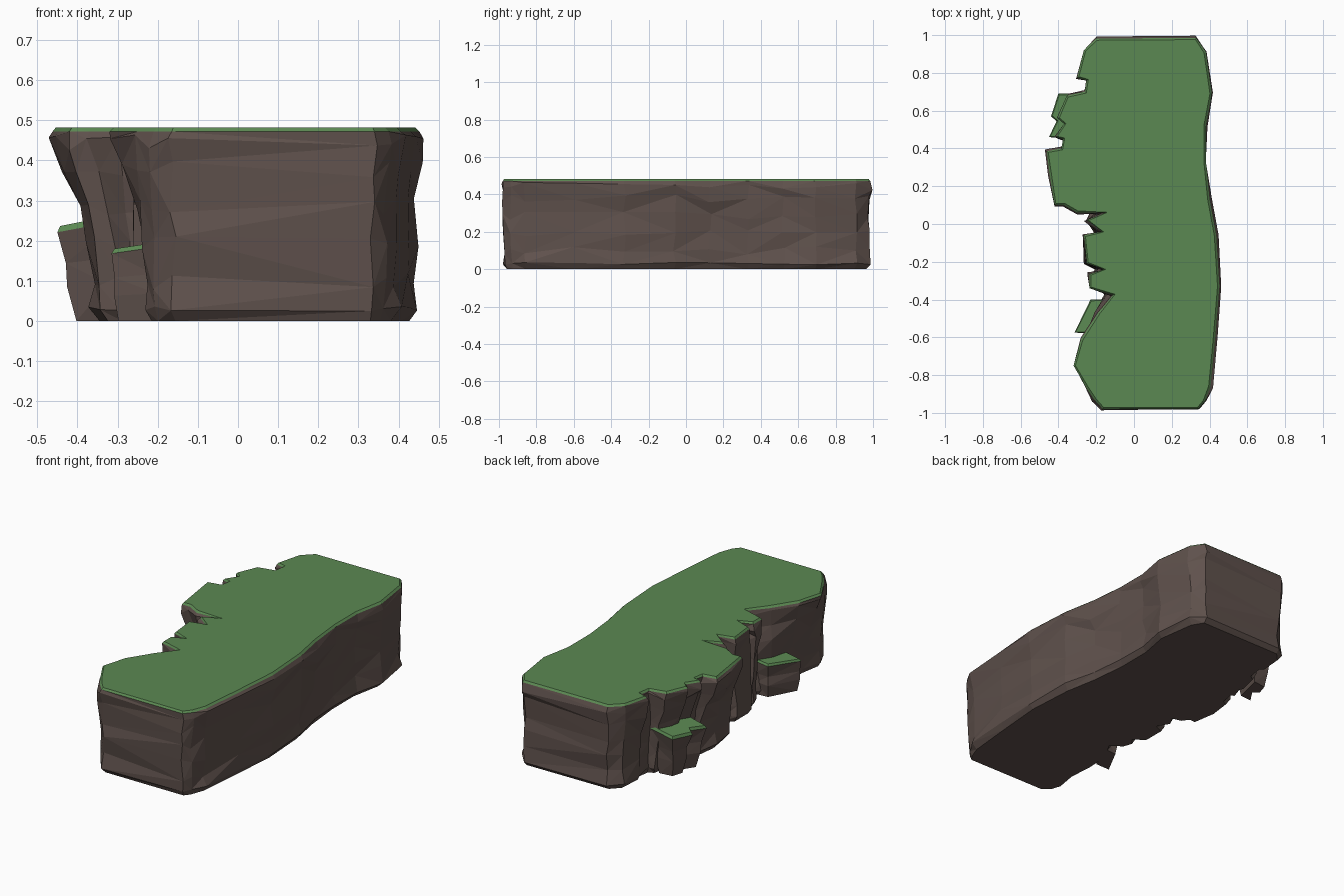
import bpy, bmesh, random
from mathutils import Vector

if "Cube" in bpy.data.objects:
    bpy.data.objects.remove(bpy.data.objects["Cube"])

random.seed(4)


def material(name, rgb):
    m = bpy.data.materials.new(name)
    m.diffuse_color = (*rgb, 1)
    m.use_nodes = True
    m.node_tree.nodes["Principled BSDF"].inputs["Base Color"].default_value = m.diffuse_color
    return m


rock = material("rock", (0.115, 0.083, 0.073))
grass = material("grass", (0.105, 0.25, 0.085))


def offset(pts, d):
    """Move a counter-clockwise outline inward by d along its point normals."""
    out = []
    for i, p in enumerate(pts):
        e = (p - pts[i - 1]).normalized() + (pts[(i + 1) % len(pts)] - p).normalized()
        n = Vector((-e.y, e.x))
        out.append(p + (n.normalized() * d if n.length > 1e-6 else n))
    return out


def loft(name, rings, grass_from):
    """Skin stacked rings of 3D points, cap both ends, grass above ring grass_from."""
    bm = bmesh.new()
    vr = [[bm.verts.new(p) for p in r] for r in rings]
    n = len(vr[0])
    for k in range(len(vr) - 1):
        for i in range(n):
            a, b = vr[k][i], vr[k][(i + 1) % n]
            c, d = vr[k + 1][(i + 1) % n], vr[k + 1][i]
            if random.random() < 0.5:
                tris = ((a, b, c), (a, c, d))
            else:
                tris = ((a, b, d), (b, c, d))
            for t in tris:
                bm.faces.new(t).material_index = int(k >= grass_from)
    bm.faces.new(vr[-1]).material_index = 1
    bm.faces.new(vr[0][::-1])
    bmesh.ops.recalc_face_normals(bm, faces=bm.faces)
    me = bpy.data.meshes.new(name)
    bm.to_mesh(me)
    bm.free()
    me.materials.append(rock)
    me.materials.append(grass)
    ob = bpy.data.objects.new(name, me)
    bpy.context.collection.objects.link(ob)
    return ob


# Smooth side of the cliff top, counter-clockwise
smooth_side = [(-.165, -.98), (.34, -.98), (.375, -.94), (.405, -.86), (.43, -.6),
               (.452, -.33), (.435, -.06), (.40, .13), (.38, .33), (.38, .52),
               (.412, .69), (.38, .91), (.33, .985), (-.2, .982)]
# Ragged side: x, y at the top, and x at the foot
ragged_side = [(-.265, .92, -.26), (-.30, .775, -.27), (-.25, .76, -.25),
               (-.26, .70, -.26), (-.355, .68, -.29), (-.405, .56, -.32),
               (-.37, .53, -.31), (-.415, .46, -.33), (-.375, .45, -.31),
               (-.385, .40, -.32), (-.462, .385, -.35), (-.445, .25, -.37),
               (-.42, .10, -.34), (-.37, .10, -.30), (-.30, .06, -.27),
               (-.15, .06, -.23), (-.25, .02, -.26), (-.17, -.04, -.22),
               (-.265, -.06, -.27), (-.25, -.21, -.27), (-.16, -.24, -.21),
               (-.235, -.265, -.24), (-.235, -.34, -.22), (-.11, -.375, -.16),
               (-.19, -.47, -.22), (-.28, -.61, -.23), (-.32, -.75, -.22),
               (-.25, -.87, -.24), (-.21, -.93, -.22)]
top = [Vector(p) for p in smooth_side] + [Vector(p[:2]) for p in ragged_side]
foot = [Vector(p) for p in smooth_side] + [Vector((p[2], p[1])) for p in ragged_side]

# Main cliff: height, inset, blend from foot to top outline
levels = [(0, .025, 0), (.03, .006, 0), (.10, .012, .08), (.19, .010, .2),
          (.285, .008, .4), (.38, -.002, .75), (.445, -.006, .97)]
rings = []
for k, (z, inset, t) in enumerate(levels):
    base = offset([f.lerp(p, t) for f, p in zip(foot, top)], inset)
    j = 0 if k == 0 else .009
    jz = 0 if k == 0 else (.007 if k == 1 else .022)
    rings.append([(p.x + random.uniform(-j, j), p.y + random.uniform(-j, j),
                   z + random.uniform(-jz, jz)) for p in base])
rings.append([(p.x, p.y, .472) for p in top])
rings.append([(p.x, p.y, .482) for p in offset(top, .010)])
loft("cliff", rings, 7)


def ledge(name, pts, z_in, slope, shrink):
    """Grass-topped outcrop whose top slopes down toward -x and narrows to its foot."""
    pts = [Vector(p) for p in pts]
    x_in = max(p.x for p in pts)
    rs = []
    for f, inset in ((0, shrink), (.35, shrink * .6), (.6, shrink * .55),
                     (.94, 0), (1, .008)):
        j = .006 if 0 < f < .9 else 0
        rs.append([(p.x + random.uniform(-j, j), p.y + random.uniform(-j, j),
                    f * (z_in - slope * (x_in - p.x))) for p in offset(pts, inset)])
    loft(name, rs, 3)


# Outcrops on the ragged side
ledge("back_ledge", [(-.40, .69), (-.44, .57), (-.41, .545), (-.45, .46),
                     (-.30, .45), (-.25, .69)], .275, .2, .055)
ledge("front_ledge", [(-.23, -.40), (-.315, -.575), (-.20, -.58), (-.14, -.40)],
      .205, .15, .02)
